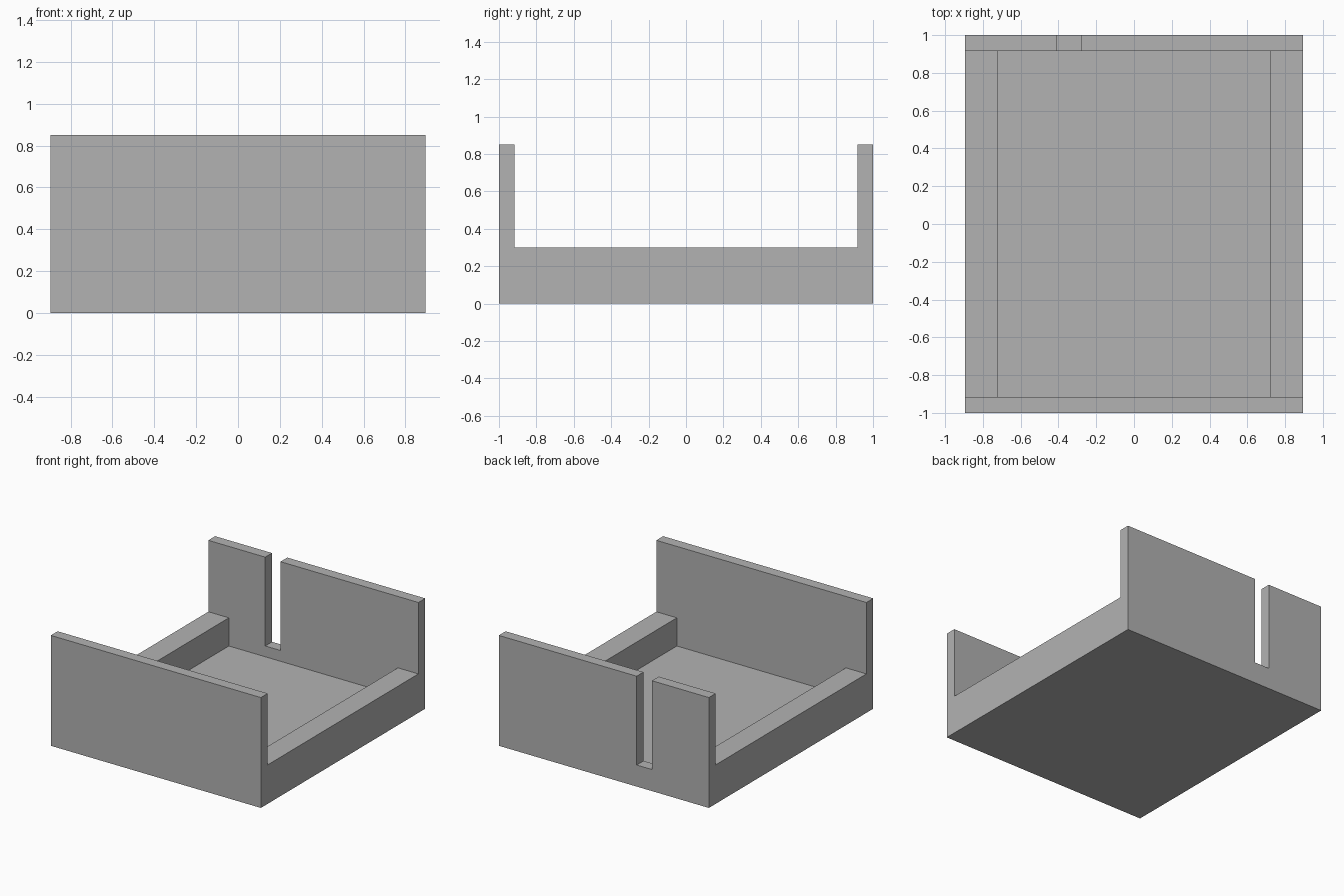
import bpy
import bmesh
from mathutils import Vector

if "Cube" in bpy.data.objects:
    bpy.data.objects.remove(bpy.data.objects["Cube"], do_unlink=True)

WIDTH, DEPTH, HEIGHT = 1.79, 2.0, 0.85
WALL = 0.083             # end wall and floor thickness
RAIL_IN, RAIL_TOP = 0.72, 0.30
SLOT = (-0.41, -0.28)    # slot sides along x
SLOT_BOTTOM = 2 * WALL

grey = bpy.data.materials.new("Plain grey")
grey.use_nodes = True
colour = (0.448, 0.448, 0.448, 1)
grey.diffuse_color = colour
grey.node_tree.nodes["Principled BSDF"].inputs["Base Color"].default_value = colour


def extrude_profile(name, outline, y0, y1):
    """Solid made from an x-z outline swept along y."""
    bm = bmesh.new()
    face = bm.faces.new([bm.verts.new((x, y0, z)) for x, z in outline])
    swept = bmesh.ops.extrude_face_region(bm, geom=[face])["geom"]
    bmesh.ops.translate(bm, vec=Vector((0, y1 - y0, 0)),
                        verts=[v for v in swept if isinstance(v, bmesh.types.BMVert)])
    bmesh.ops.recalc_face_normals(bm, faces=bm.faces)
    mesh = bpy.data.meshes.new(name)
    bm.to_mesh(mesh)
    bm.free()
    mesh.materials.append(grey)
    obj = bpy.data.objects.new(name, mesh)
    bpy.context.collection.objects.link(obj)
    return obj


def rectangle(x0, x1, z0, z1):
    return [(x0, z0), (x1, z0), (x1, z1), (x0, z1)]


# Outer block
tray = extrude_profile("tray", rectangle(-WIDTH / 2, WIDTH / 2, 0, HEIGHT),
                       -DEPTH / 2, DEPTH / 2)

# Stepped cavity: leaves the floor, low side rails and tall end walls
half = [(RAIL_IN, WALL), (RAIL_IN, RAIL_TOP), (1, RAIL_TOP), (1, 1)]
cavity = extrude_profile("cavity_cutter", half + [(-x, z) for x, z in reversed(half)],
                         WALL - DEPTH / 2, DEPTH / 2 - WALL)

# Narrow slot through the back wall
slot = extrude_profile("slot_cutter", rectangle(*SLOT, SLOT_BOTTOM, 1), 0.8, 1.1)

for cutter in (cavity, slot):
    cut = tray.modifiers.new(cutter.name, 'BOOLEAN')
    cut.operation = 'DIFFERENCE'
    cut.solver = 'EXACT'
    cut.object = cutter
    cutter.hide_render = True

# Bake the cuts and discard the cutters
bpy.context.view_layer.update()
result = bpy.data.meshes.new_from_object(
    tray.evaluated_get(bpy.context.evaluated_depsgraph_get()))
tray.modifiers.clear()
tray.data = result
for cutter in (cavity, slot):
    bpy.data.objects.remove(cutter, do_unlink=True)
